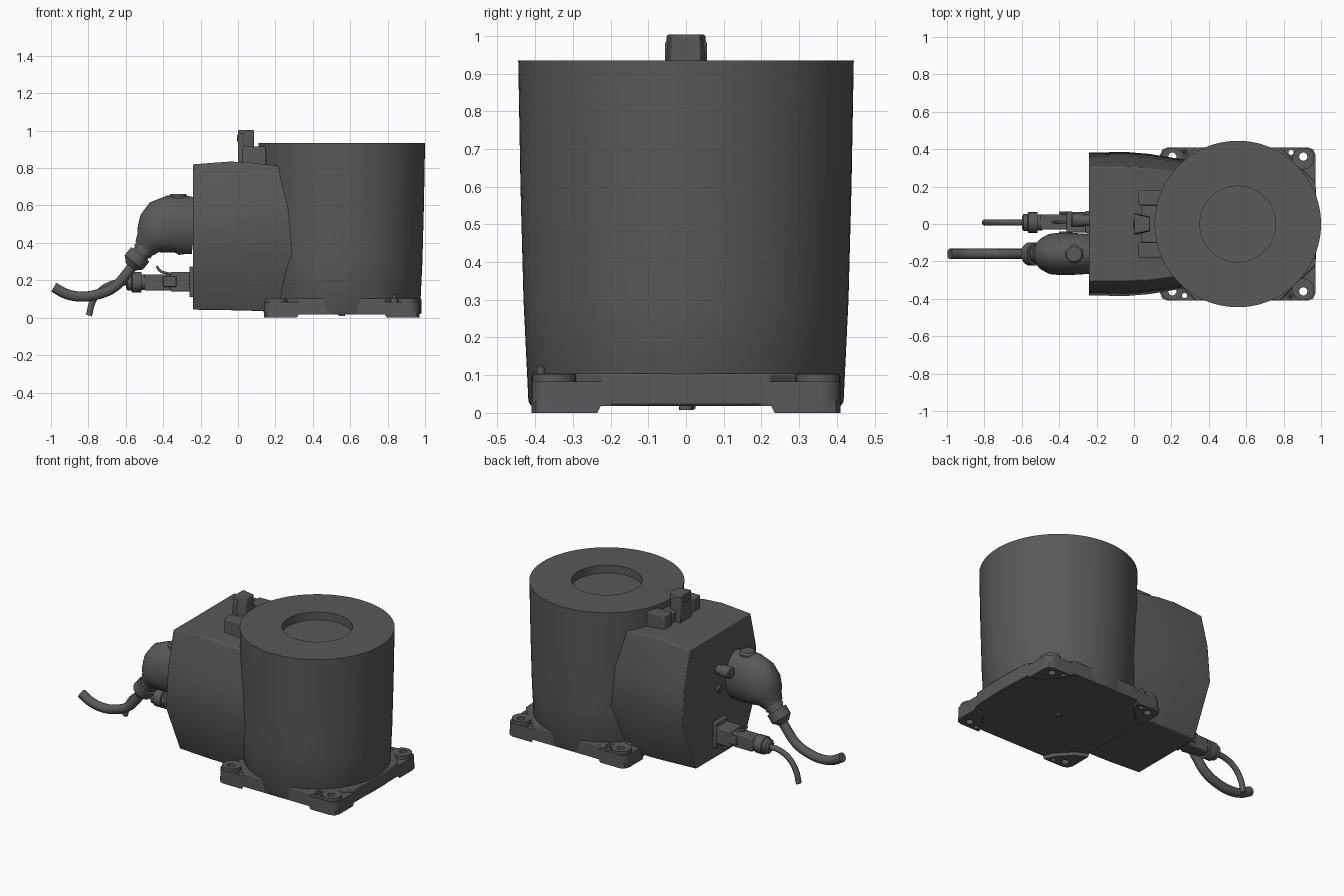
import bpy, bmesh, math
from mathutils import Vector

if "Cube" in bpy.data.objects:
    bpy.data.objects.remove(bpy.data.objects["Cube"])

dark = bpy.data.materials.new("dark_grey")
dark.diffuse_color = (0.1, 0.1, 0.1, 1)
dark.use_nodes = True
dark.node_tree.nodes["Principled BSDF"].inputs["Base Color"].default_value = dark.diffuse_color


def link(name, data):
    data.materials.append(dark)
    ob = bpy.data.objects.new(name, data)
    bpy.context.collection.objects.link(ob)
    return ob


def finish(name, bm, bevel=0.0, segs=2):
    bmesh.ops.recalc_face_normals(bm, faces=bm.faces)
    me = bpy.data.meshes.new(name)
    bm.to_mesh(me)
    bm.free()
    ob = link(name, me)
    if bevel:
        m = ob.modifiers.new("bevel", 'BEVEL')
        m.width, m.segments, m.limit_method = bevel, segs, 'ANGLE'
        m.angle_limit = math.radians(35)
    return ob


def add_loft(bm, rings):
    rows = [[bm.verts.new(p) for p in r] for r in rings]
    n = len(rows[0])
    for a, b in zip(rows, rows[1:]):
        for i in range(n):
            j = (i + 1) % n
            bm.faces.new((a[i], a[j], b[j], b[i]))
    bm.faces.new(rows[0])
    bm.faces.new(rows[-1])


def loft(name, rings, bevel=0.0, segs=2):
    bm = bmesh.new()
    add_loft(bm, rings)
    return finish(name, bm, bevel, segs)


def ring(c, axis, ru, rv=None, n=32):
    # ellipse around axis; rv lies along y, ru across axis and y
    rv = ru if rv is None else rv
    axis = Vector(axis).normalized()
    v = Vector((0, 1, 0))
    u = axis.cross(v)
    return [Vector(c) + u * ru * math.cos(t) + v * rv * math.sin(t)
            for t in (2 * math.pi * i / n for i in range(n))]


def rod(name, start, axis, profile, n=32):
    # turned part: profile is (distance along axis, radius)
    a = Vector(axis).normalized()
    return loft(name, [ring(Vector(start) + a * d, a, r, n=n) for d, r in profile])


def prism(name, pts, z0, z1, bevel=0.0):
    return loft(name, [[(x, y, z) for x, y in pts] for z in (z0, z1)], bevel)


def box(name, x, y, z, bevel=0.006):
    return prism(name, [(x[0], y[0]), (x[1], y[0]), (x[1], y[1]), (x[0], y[1])], *z, bevel)


def cable(name, pts, radius):
    cu = bpy.data.curves.new(name, 'CURVE')
    cu.dimensions = '3D'
    cu.bevel_depth, cu.bevel_resolution, cu.use_fill_caps = radius, 5, True
    sp = cu.splines.new('BEZIER')
    sp.bezier_points.add(len(pts) - 1)
    for b, p in zip(sp.bezier_points, pts):
        b.co = p
        b.handle_left_type = b.handle_right_type = 'AUTO'
    return link(name, cu)


UP, BACK = (0, 0, 1), (-1, 0, 0)
CX = 0.555

# Tapered main column with a round recess in the top
rod("column", (CX, 0, 0), UP,
    [(0.02, .412), (0.03, .418), (0.3, .431), (0.6, .439), (0.935, .445),
     (0.935, .203), (0.885, .203)], n=96)

# Base plate, rounded at the corners
X0, X1, Y = 0.14, 0.97, 0.41


def rounded(r):
    pts = []
    for k, (cx, cy) in enumerate([(X1 - r, Y - r), (X0 + r, Y - r), (X0 + r, r - Y), (X1 - r, r - Y)]):
        for i in range(7):
            t = math.pi / 2 * (k + i / 6)
            pts.append((cx + r * math.cos(t), cy + r * math.sin(t)))
    return pts


plate = prism("base_plate", rounded(0.05), 0.018, 0.083)
c = 0.19
raised = [(X0 + c, -Y), (X1 - c, -Y), (X1, c - Y), (X1 + .01, -.06), (X1 + .01, .06), (X1, Y - c),
          (X1 - c, Y), (X0 + c, Y), (X0, Y - c), (X0, c - Y)]
prism("base_web", raised, 0.02, 0.104, 0.006)

# Feet and raised bolt pads in the four corners
holed = [plate]
for sx, ex, side in ((1, X0, "rear"), (-1, X1, "front")):
    for sy, hand in ((1, "left"), (-1, "right")):
        foot = [(.0, .04), (.012, .012), (.04, .0), (.19, 0), (.165, .06), (.07, .16), (.0, .19)]
        holed.append(loft(side + "_" + hand + "_foot",
                     [[(ex + sx * (a - g * (a > .1)), sy * (Y - b + g * (b > .1)), z) for a, b in foot]
                      for z, g in ((0, .015), (.03, 0))]))
        holed.append(rod(side + "_" + hand + "_pad", (ex + sx * .065, sy * .35, 0), UP,
                         [(0.03, .058), (.103, .058)]))

# Mounting holes
bm = bmesh.new()
for sx, ex in ((1, X0), (-1, X1)):
    for sy in (1, -1):
        for hx, hy, r in ((.065, .36, .022), (.13, .383, .014)):
            add_loft(bm, [ring((ex + sx * hx, sy * hy, z), UP, r, n=20) for z in (-.1, .2)])
cutter = finish("hole_cutter", bm)
cutter.hide_render = True
cutter.hide_set(True)
for ob in holed:
    m = ob.modifiers.new("holes", 'BOOLEAN')
    m.operation, m.object, m.solver = 'DIFFERENCE', cutter, 'EXACT'

# Locating pins and the small pin under the base
for x, y in ((.835, -.385), (.27, .385)):
    rod("locating_pin", (x, y, 0), UP, [(.02, .014), (.085, .014), (.085, .02), (.105, .02),
                                       (.105, .01), (.122, .01), (.126, .006)], n=16)
rod("underside_pin", (CX, 0, 0), UP, [(.008, .018), (.03, .018)], n=20)


# Rear housing: bulged sides above a waist crease, tapering in below it
def section(x, *half):
    return [(x, -y, z) for y, z in half] + [(x, y, z) for y, z in reversed(half)]


loft("rear_housing", [section(-.24, (.24, .043), (.382, .358), (.36, .6), (.305, .82)),
                      section(-.04, (.25, .04), (.385, .35), (.362, .6), (.305, .835)),
                      section(.08, (.25, .037), (.375, .347), (.355, .6), (.3, .828)),
                      section(.35, (.235, .033), (.33, .338), (.318, .59), (.265, .798))], 0.005)

# Top latch with its side blocks
box("latch_saddle", (.04, .16), (-.1, .1), (.80, .895))
for s in (1, -1):
    box("latch_side_block", (.025, .15), sorted((s * .1, s * .18)), (.80, .915))
    box("latch_wing", (.0, .03), sorted((s * .03, s * .056)), (.83, .985))
loft("latch_post", [[(.0, -w, z), (.085, -.7 * w, z), (.085, .7 * w, z), (.0, w, z)]
                    for z, w in ((.80, .058), (.94, .057), (1.003, .052))], 0.005)
rod("latch_button", (.02, 0, .96), BACK, [(0, .018), (.025, .018)], n=20)

# Large elbow connector
YC = -.16
path = [(-.23, .49, .15, .105), (-.29, .497, .158, .11), (-.35, .494, .162, .113),
        (-.395, .478, .158, .113), (-.43, .45, .136, .11), (-.46, .42, .104, .095),
        (-.48, .397, .075, .075), (-.5, .37, .06, .06)]
rings = []
for i, (x, z, ru, rv) in enumerate(path):
    a, b = path[max(i - 1, 0)], path[min(i + 1, len(path) - 1)]
    rings.append(ring((x, YC, z), (b[0] - a[0], 0, b[1] - a[1]), ru, rv, 40))
loft("power_elbow", rings)
rod("elbow_cap", (-.32, YC, .6), UP, [(0, .05), (.05, .05), (.062, .04)])
down = (-.62, 0, -.78)
rod("power_gland", (-.47, YC, .405), down,
    [(0, .055), (.07, .055), (.07, .048), (.085, .048), (.085, .062),
     (.14, .062), (.155, .045), (.17, .034)], n=24)
cable("power_cable", [(-.54, YC, .31), (-.595, YC, .235), (-.66, YC, .165), (-.75, YC, .125),
                      (-.84, YC, .113), (-.92, YC, .128), (-.985, YC, .163)], 0.028)

# Small signal connector
box("signal_flange", (-.26, -.23), (-.05, .07), (.11, .275))
box("signal_socket", (-.36, -.25), (-.045, .065), (.14, .245))
box("signal_plug", (-.5, -.35), (-.03, .05), (.145, .232))
for s in (-.05, .056):
    box("signal_clip", (-.4, -.33), (s - .004, s + .01), (.165, .22), 0.004)
cable("signal_lever", [(-.435, .01, .275), (-.415, .01, .25), (-.38, .01, .238), (-.34, .01, .23)], 0.007)
rod("signal_gland", (-.49, .008, .19), BACK,
    [(0, .042), (.025, .042), (.025, .055), (.075, .055), (.08, .045), (.1, .045), (.11, .03)], n=24)
cable("signal_cable", [(-.58, .008, .19), (-.66, .008, .185), (-.73, .008, .15),
                       (-.775, .008, .09), (-.797, .008, .012)], 0.017)

# Round fittings on the rear face
rod("rear_port", (-.23, .02, .59), BACK, [(0, .03), (.04, .03), (.04, .036), (.1, .036), (.106, .03)], n=24)
rod("rear_screw", (-.23, .02, .47), BACK, [(0, .022), (.025, .022), (.03, .017)], n=20)

# Smooth shading that keeps hard edges
bpy.ops.object.select_all(action='DESELECT')
for ob in bpy.context.collection.objects:
    if ob.type == 'MESH' and ob != cutter:
        ob.select_set(True)
        bpy.context.view_layer.objects.active = ob
bpy.ops.object.shade_smooth_by_angle(angle=math.radians(30))
